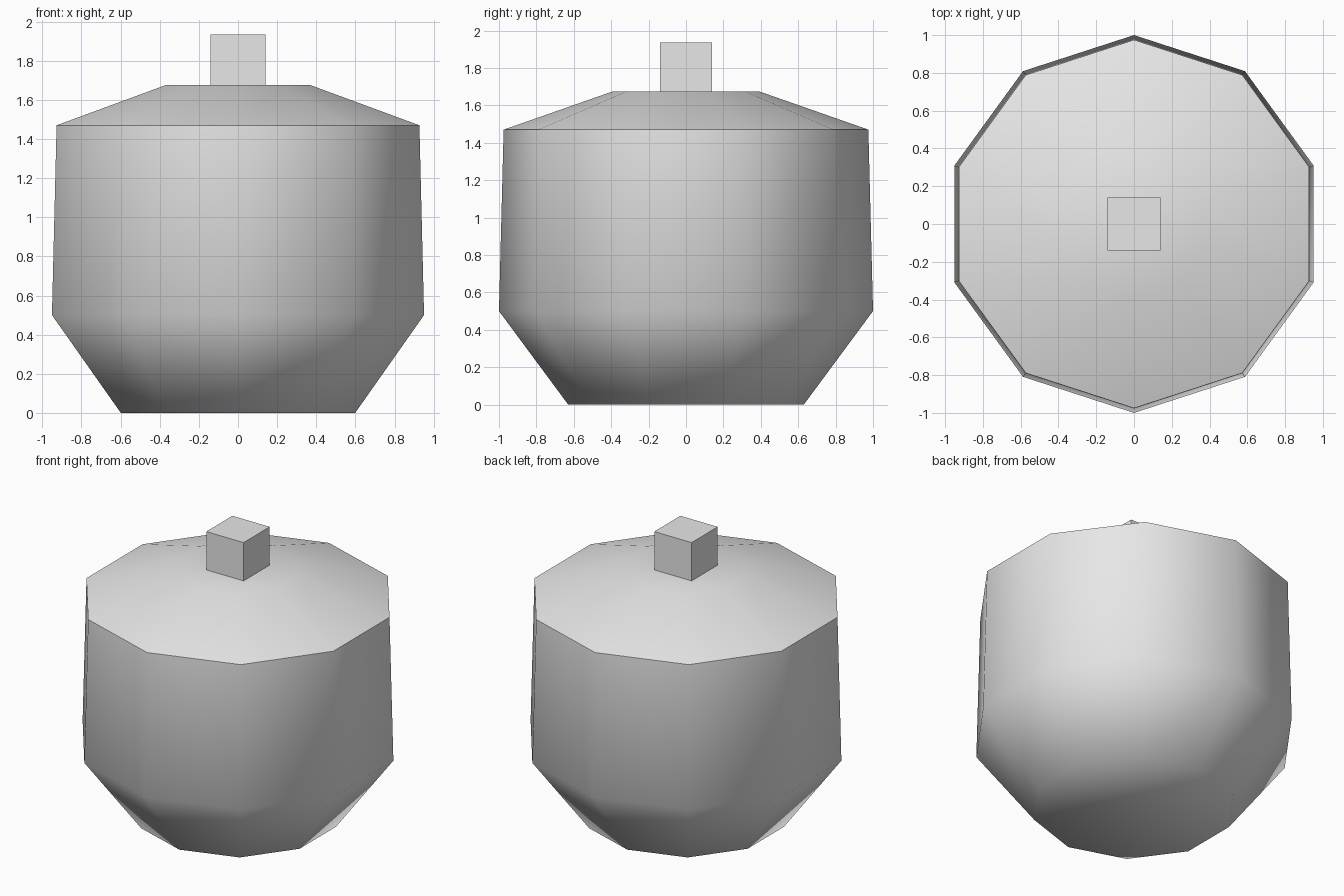
import bpy
import bmesh
from math import cos, sin, pi, radians

default_cube = bpy.data.objects.get("Cube")
if default_cube:
    bpy.data.objects.remove(default_cube, do_unlink=True)

SIDES = 10

# One plain light grey for the whole jar
grey = bpy.data.materials.new("light_grey")
grey.use_nodes = True
colour = (0.8, 0.8, 0.8, 1.0)
grey.diffuse_color = colour
grey.node_tree.nodes["Principled BSDF"].inputs["Base Color"].default_value = colour


def finish(name, bm):
    """Turn a bmesh into a shaded, coloured object."""
    mesh = bpy.data.meshes.new(name)
    bm.to_mesh(mesh)
    bm.free()
    mesh.materials.append(grey)
    obj = bpy.data.objects.new(name, mesh)
    bpy.context.collection.objects.link(obj)
    bpy.ops.object.select_all(action='DESELECT')
    obj.select_set(True)
    bpy.context.view_layer.objects.active = obj
    bpy.ops.object.shade_smooth_by_angle(angle=radians(60))
    return obj


def lathe(name, profile, cap_bottom=False, cap_top=False):
    """Ten-sided turned shape from (radius, height) pairs, bottom to top."""
    bm = bmesh.new()
    rings = []
    for radius, z in profile:
        angles = [2 * pi * i / SIDES for i in range(SIDES)]
        rings.append([bm.verts.new((radius * sin(a), -radius * cos(a), z))
                      for a in angles])
    for low, high in zip(rings, rings[1:]):
        for i in range(SIDES):
            j = (i + 1) % SIDES
            bm.faces.new((low[i], low[j], high[j], high[i]))
    if cap_bottom:
        bm.faces.new(rings[0][::-1])
    if cap_top:
        bm.faces.new(rings[-1])
    return finish(name, bm)


# Pot body with tapered foot
lathe("pot_body", [(0.63, 0), (1.0, 0.5), (0.975, 1.47)], cap_bottom=True)

# Sloping lid with flat top
lathe("lid", [(0.975, 1.47), (0.39, 1.675)], cap_top=True)

# Cube knob on the lid
bm = bmesh.new()
bmesh.ops.create_cube(bm, size=1)
bmesh.ops.scale(bm, vec=(0.28, 0.28, 0.28), verts=bm.verts)
bmesh.ops.translate(bm, vec=(0, 0, 1.795), verts=bm.verts)
finish("lid_knob", bm)
